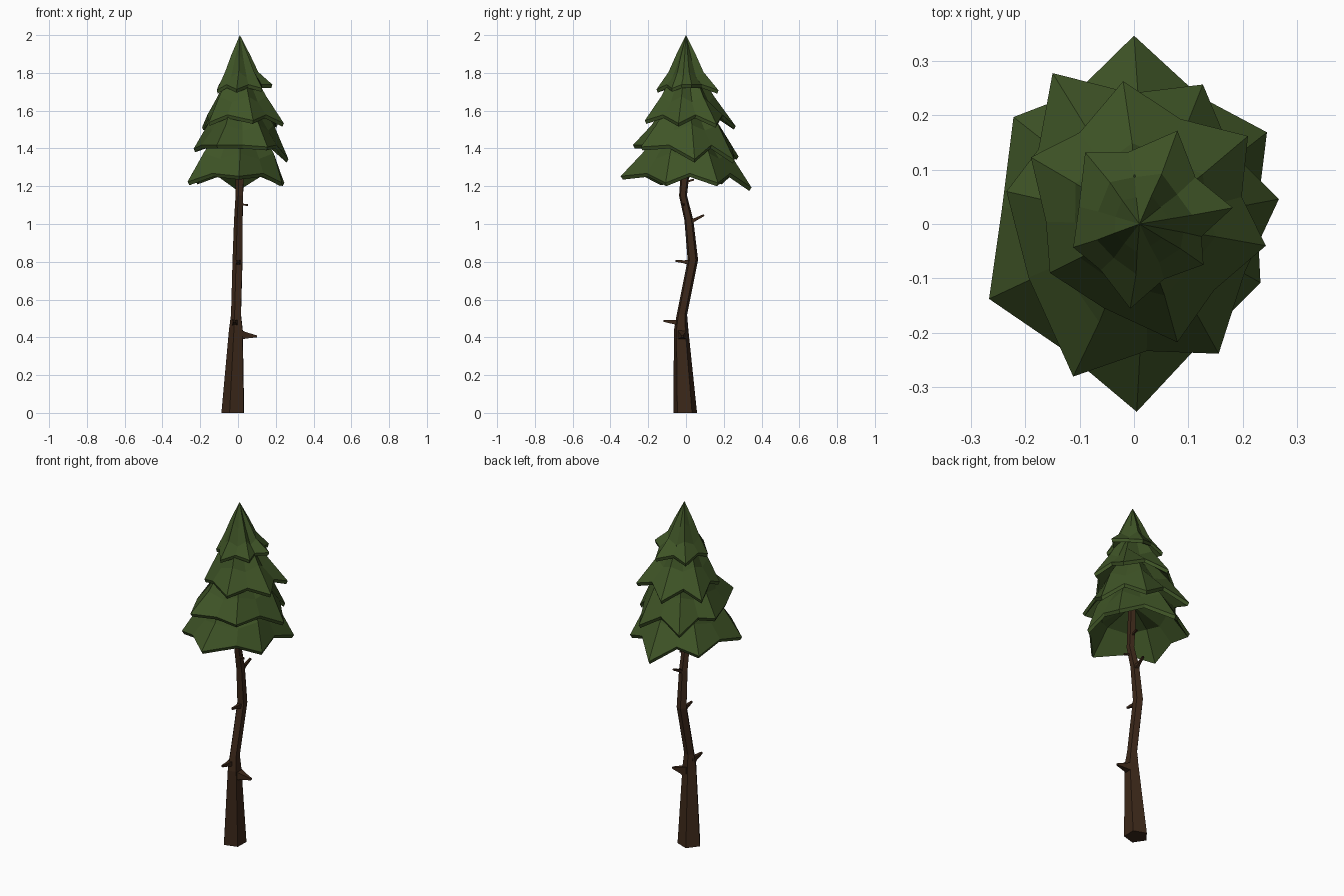
import bpy, bmesh
from math import sin, cos, pi, atan2, hypot, radians
from mathutils import Vector

if "Cube" in bpy.data.objects:
    bpy.data.objects.remove(bpy.data.objects["Cube"])


def material(name, rgb):
    m = bpy.data.materials.new(name)
    m.diffuse_color = (*rgb, 1)
    m.use_nodes = True
    m.node_tree.nodes["Principled BSDF"].inputs["Base Color"].default_value = m.diffuse_color
    return m


BARK = material("bark", (0.045, 0.021, 0.010))
NEEDLES = material("needles", (0.05, 0.09, 0.020))


def loft(name, rings, mat):
    """Closed flat-shaded mesh through rings of points (a one-point ring is a pole)."""
    bm = bmesh.new()
    vs = [[bm.verts.new(p) for p in r] for r in rings]
    for a, b in zip(vs, vs[1:]):
        n = max(len(a), len(b))
        for i in range(n):
            j = (i + 1) % n
            if len(a) == 1:
                bm.faces.new((a[0], b[i], b[j]))
            elif len(b) == 1:
                bm.faces.new((a[i], b[0], a[j]))
            else:
                bm.faces.new((a[i], b[i], b[j], a[j]))
    for end in (vs[0], vs[-1]):
        if len(end) > 2:
            bm.faces.new(end)
    bmesh.ops.recalc_face_normals(bm, faces=bm.faces)
    me = bpy.data.meshes.new(name)
    bm.to_mesh(me)
    bm.free()
    me.materials.append(mat)
    ob = bpy.data.objects.new(name, me)
    bpy.context.collection.objects.link(ob)
    return ob


# Crooked five-sided trunk: x, y, z, radius
path = [(-0.022, -0.005, 0, 0.066), (-0.008, -0.026, 0.44, 0.040),
        (-0.008, -0.022, 0.52, 0.029), (0, 0.036, 0.81, 0.029),
        (0.004, 0.015, 1.02, 0.025), (0.009, -0.016, 1.15, 0.022),
        (0.01, -0.006, 1.26, 0.024), (0.01, 0, 1.5, 0.017)]
loft("trunk", [[(x + r * cos(radians(250 + 72 * k)), y + r * sin(radians(250 + 72 * k)), z)
                for k in range(5)] for x, y, z, r in path], BARK)

# Broken branch stubs: base, tip, base radius
stubs = [((-0.01, -0.02, 0.415), (0.10, -0.02, 0.405), 0.046),
         ((-0.015, -0.015, 0.475), (-0.02, -0.118, 0.487), 0.030),
         ((0, 0.03, 0.795), (0, -0.055, 0.805), 0.022),
         ((0.005, 0.01, 1.005), (0.015, 0.095, 1.047), 0.021),
         ((0.01, -0.01, 1.105), (0.052, -0.02, 1.10), 0.012),
         ((0.01, -0.01, 1.22), (0.015, 0.042, 1.235), 0.014)]
for n, (a, b, r) in enumerate(stubs):
    a, b = Vector(a), Vector(b)
    d = (b - a).normalized()
    u = d.cross(Vector((0, 0, 1))).normalized()
    w = u.cross(d)
    loft(f"branch_stub_{n + 1}",
         [[c + s * (u * cos(k * pi / 2 + pi / 4) + w * sin(k * pi / 2 + pi / 4)) for k in range(4)]
          for c, s in ((a, r), (a.lerp(b, 0.5), r * 0.5), (b, 0.007))], BARK)


def tier(name, tips, notch, notch_z, upper):
    """Hollow star-shaped skirt: tips hang down, notches sit between them.
    upper lists (radius, z) rings above the rim; the last point is the top."""
    pol = sorted((atan2(y, x) % (2 * pi), hypot(x, y), z) for x, y, z in tips)
    mean = sum(p[1] for p in pol) / len(pol)
    cols = []
    for i, (a, r, z) in enumerate(pol):
        a2, r2, _ = pol[(i + 1) % len(pol)]
        a2 += 2 * pi * (a2 < a)
        half = (r + r2) / 2
        cols += [(a, r, z, 1.06 * (0.5 + 0.5 * r / mean), 0.015),
                 ((a + a2) / 2, notch * half, notch_z, 0.94 * (0.5 + 0.5 * half / mean), -0.015)]

    def ring(rad, z):
        return [(0.008 + rad * f * cos(a), rad * f * sin(a), z + dz) for a, _, _, f, dz in cols]

    def rim(k, dz):
        return [(r * k * cos(a), r * k * sin(a), z + dz) for a, r, z, _, _ in cols]

    outer = [ring(*u) for u in upper[:-1]]
    r0, z0 = upper[0]
    inner = [rim(1, 0.018), rim(0.965, 0), ring(r0 - 0.022, z0 - 0.015),
             [(0.01, 0, z0 + 0.045)]]
    loft(name, [[(0.01, 0, upper[-1][1])]] + outer[::-1] + inner, NEEDLES)


# Foliage tiers, bottom to top
tier("foliage_bottom",
     [(0, 0.347, 1.175), (0.245, 0.169, 1.20), (0.233, -0.108, 1.20),
      (0.005, -0.346, 1.235), (-0.267, -0.138, 1.205), (-0.222, 0.197, 1.21)],
     0.82, 1.25, [(0.205, 1.36), (0.13, 1.47), (0, 1.56)])
tier("foliage_lower",
     [(0.127, 0.257, 1.32), (-0.15, 0.278, 1.34), (-0.235, 0.06, 1.38),
      (-0.112, -0.281, 1.40), (0.156, -0.239, 1.39), (0.267, 0.046, 1.325)],
     0.8, 1.40, [(0.178, 1.51), (0.105, 1.62), (0, 1.70)])
tier("foliage_middle",
     [(-0.02, 0.263, 1.50), (0.21, 0.162, 1.51), (0.243, -0.04, 1.515),
      (0.08, -0.218, 1.53), (-0.155, -0.09, 1.52), (-0.19, 0.123, 1.495)],
     0.8, 1.56, [(0.133, 1.66), (0.08, 1.76), (0, 1.84)])
tier("foliage_top",
     [(0.08, 0.172, 1.69), (0.182, 0.03, 1.72), (0.128, -0.075, 1.70),
      (-0.007, -0.156, 1.695), (-0.112, -0.043, 1.69), (-0.09, 0.132, 1.69)],
     0.76, 1.72, [(0.088, 1.79), (0.05, 1.88), (0, 2.0)])
